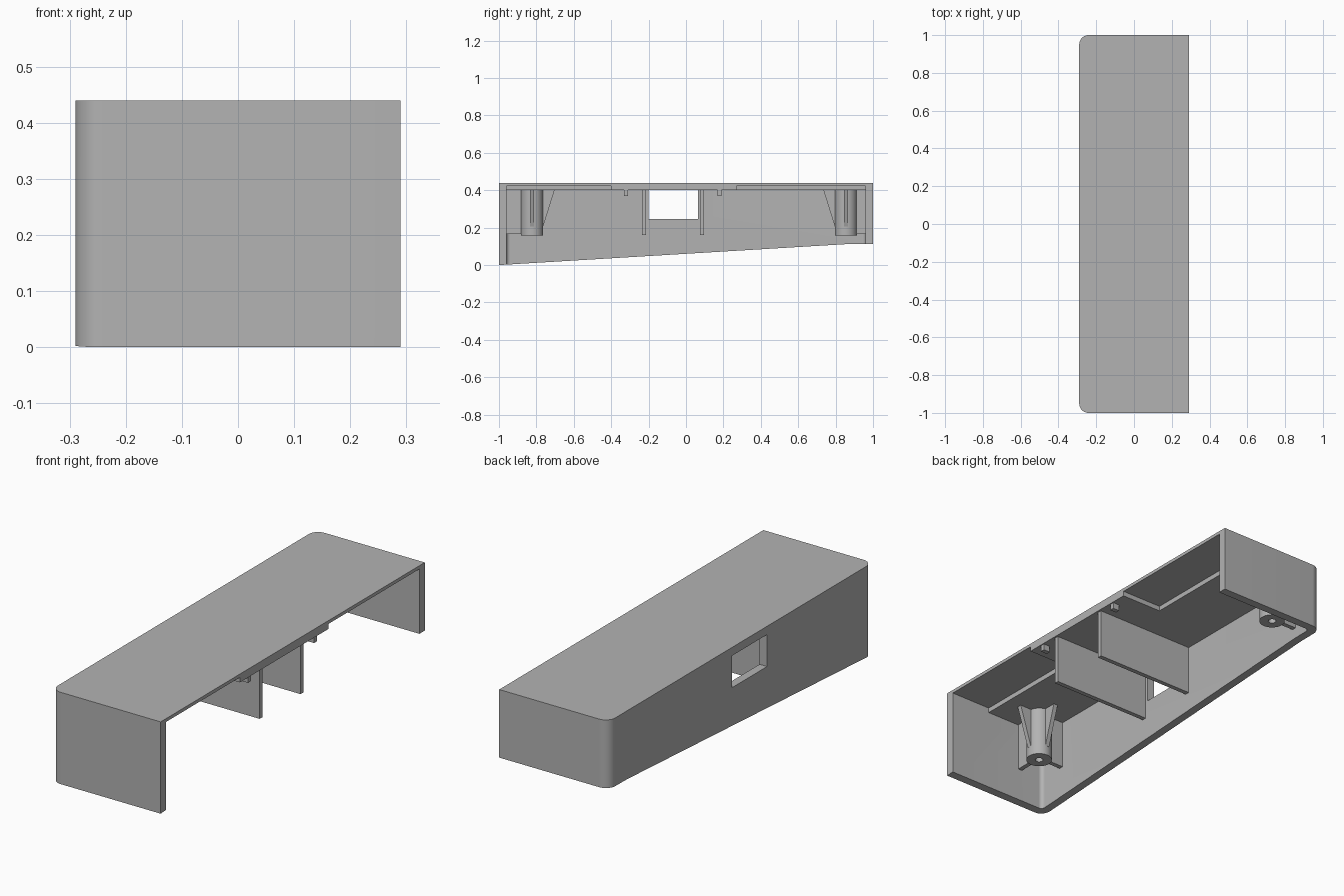
import bpy, bmesh, math
from mathutils import Vector

cube = bpy.data.objects.get("Cube")
if cube:
    bpy.data.objects.remove(cube, do_unlink=True)

grey = bpy.data.materials.new("mid_grey_plastic")
grey.use_nodes = True
colour = (0.45, 0.45, 0.45, 1)
grey.diffuse_color = colour
grey.node_tree.nodes["Principled BSDF"].inputs["Base Color"].default_value = colour

CEIL, WALL_X, END = 0.40, -0.25, 0.96


def prism(name, points, offset):
    """Extrude a flat outline of 3D points by an offset vector."""
    bm = bmesh.new()
    face = bm.faces.new([bm.verts.new(p) for p in points])
    ext = bmesh.ops.extrude_face_region(bm, geom=[face])
    moved = [v for v in ext["geom"] if isinstance(v, bmesh.types.BMVert)]
    bmesh.ops.translate(bm, verts=moved, vec=Vector(offset))
    bmesh.ops.recalc_face_normals(bm, faces=bm.faces)
    mesh = bpy.data.meshes.new(name)
    bm.to_mesh(mesh)
    bm.free()
    mesh.materials.append(grey)
    obj = bpy.data.objects.new(name, mesh)
    bpy.context.collection.objects.link(obj)
    return obj


def box(name, x0, x1, y0, y1, z0, z1):
    outline = [(x0, y0, z0), (x1, y0, z0), (x1, y1, z0), (x0, y1, z0)]
    return prism(name, outline, (0, 0, z1 - z0))


def rounded_plan(name, x0, x1, half, radius, z0, z1):
    """Plan outline with its two corners on the x0 side rounded."""
    pts = [(x1, -half, z0), (x1, half, z0)]
    for side in (1, -1):
        arc = []
        for i in range(11):
            a = math.pi / 2 * i / 10
            arc.append((x0 + radius - radius * math.sin(a),
                        side * (half - radius + radius * math.cos(a)), z0))
        pts += arc if side == 1 else arc[::-1]
    return prism(name, pts, (0, 0, z1 - z0))


def disc(name, x, y, r, z0, z1, n=32):
    pts = [(x + r * math.cos(2 * math.pi * i / n),
            y + r * math.sin(2 * math.pi * i / n), z0) for i in range(n)]
    return prism(name, pts, (0, 0, z1 - z0))


def cut(obj, *cutters):
    """Subtract the cutters, apply the result and drop the cutters."""
    for c in cutters:
        mod = obj.modifiers.new("cut", 'BOOLEAN')
        mod.operation, mod.solver, mod.object = 'DIFFERENCE', 'EXACT', c
    bpy.context.view_layer.update()
    deps = bpy.context.evaluated_depsgraph_get()
    mesh = bpy.data.meshes.new_from_object(obj.evaluated_get(deps))
    obj.modifiers.clear()
    obj.data = mesh
    for c in cutters:
        bpy.data.objects.remove(c, do_unlink=True)


def smooth(obj):
    bpy.ops.object.select_all(action='DESELECT')
    obj.select_set(True)
    bpy.context.view_layer.objects.active = obj
    bpy.ops.object.shade_smooth_by_angle(angle=math.radians(30))


# Housing: hollow half case, open at the bottom and at +x, with a sloped rim
housing = rounded_plan("housing", -0.29, 0.29, 1.0, 0.05, 0, 0.44)
slope = prism("slope_cutter",
              [(-1, -1.1, -0.006), (-1, 0.86, 0.112), (-1, 1.1, 0.115),
               (-1, 1.1, -1), (-1, -1.1, -1)], (2, 0, 0))
cut(housing, slope,
    rounded_plan("cavity_cutter", WALL_X, 1, END, 0.02, -1, CEIL),
    box("window_cutter", -1, -0.2, -0.2, 0.065, 0.247, CEIL),
    box("front_pocket_cutter", 0.073, 1, -END, -0.40, 0.3, 0.424),
    box("back_pocket_cutter", 0.073, 1, 0.27, END, 0.3, 0.424))
smooth(housing)

# Two divider plates beside the window
for label, y in (("front", -0.225), ("back", 0.085)):
    box(label + "_divider", WALL_X - 0.01, 0.28, y - 0.011, y + 0.011, 0.16, CEIL + 0.01)

# Small locating tabs under the roof at the open edge
for label, y in (("front", -0.32), ("back", 0.18)):
    box(label + "_tab", 0.25, 0.285, y - 0.011, y + 0.011, 0.37, CEIL + 0.005)

# Screw posts, each with two wall ribs and two tapered gussets
PX, R, T = -0.117, 0.059, 0.011
for label, y, out in (("front", -0.823, -1), ("back", 0.855, 1)):
    post = disc(label + "_screw_post", PX, y, R, 0.157, CEIL + 0.01)
    cut(post, disc("hole_cutter", PX, y, 0.018, 0, 0.34, 20))
    smooth(post)
    near, far = sorted((y + out * (R - 0.01), out * (END + 0.01)))
    box(label + "_end_rib", PX - T, PX + T, near, far, 0.165, CEIL + 0.005)
    box(label + "_side_rib", WALL_X - 0.01, PX - R + 0.01, y - T, y + T, 0.165, CEIL + 0.005)
    taper = [(R - 0.01, CEIL), (0.12, CEIL), (R, 0.205), (R - 0.01, 0.205)]
    prism(label + "_open_gusset", [(PX + d, y - T, z) for d, z in taper], (0, 2 * T, 0))
    prism(label + "_inner_gusset", [(PX - T, y - out * d, z) for d, z in taper], (2 * T, 0, 0))
